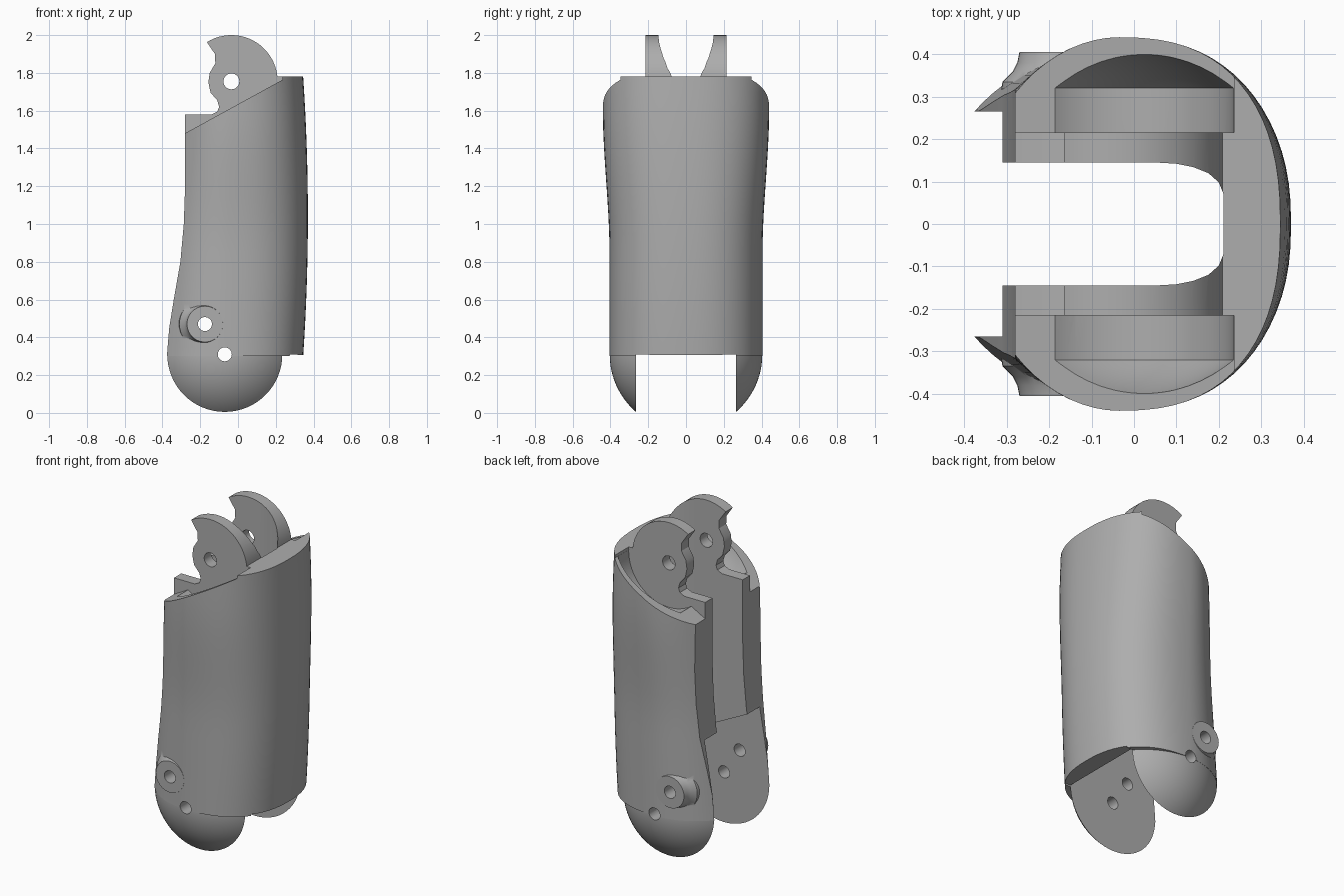
import bpy, bmesh
from math import sin, cos, pi, radians

if "Cube" in bpy.data.objects:
    bpy.data.objects.remove(bpy.data.objects["Cube"], do_unlink=True)

grey = bpy.data.materials.new("plain_grey")
grey.use_nodes = True
grey.diffuse_color = (0.42, 0.42, 0.42, 1)
grey.node_tree.nodes["Principled BSDF"].inputs["Base Color"].default_value = (0.42, 0.42, 0.42, 1)

LOW = (-0.07, 0.31)      # lower hinge axis (x, z)
HIGH = (-0.035, 1.755)   # upper hinge axis
BOSS = (-0.175, 0.47)


def skin(name, rings):
    """Closed solid through a list of equal-length rings, capped at both ends."""
    bm = bmesh.new()
    loops = [[bm.verts.new(p) for p in r] for r in rings]
    n = len(loops[0])
    for a, b in zip(loops, loops[1:]):
        for i in range(n):
            j = (i + 1) % n
            bm.faces.new((a[i], a[j], b[j], b[i]))
    bm.faces.new(loops[0][::-1])
    bm.faces.new(loops[-1])
    bmesh.ops.recalc_face_normals(bm, faces=bm.faces)
    me = bpy.data.meshes.new(name)
    bm.to_mesh(me)
    bm.free()
    me.materials.append(grey)
    ob = bpy.data.objects.new(name, me)
    bpy.context.collection.objects.link(ob)
    return ob


def prism(name, pts, half):
    """Side profile (x, z) extruded across y."""
    return skin(name, [[(x, y, z) for x, z in pts] for y in (-half, half)])


def lathe(name, profile, axis, n=64):
    """(radius, y) profile turned around an axis parallel to y."""
    return skin(name, [[(axis[0] + r * cos(2 * pi * i / n), y, axis[1] + r * sin(2 * pi * i / n))
                        for i in range(n)] for r, y in profile])


def combine(target, tool, operation):
    mod = target.modifiers.new("bool", 'BOOLEAN')
    mod.operation, mod.solver, mod.object = operation, 'EXACT', tool
    bpy.context.view_layer.objects.active = target
    bpy.ops.object.modifier_apply(modifier=mod.name)
    bpy.data.objects.remove(tool, do_unlink=True)


def arc(c, r, a0, a1, n):
    return [(c[0] + r * cos(radians(a0 + (a1 - a0) * i / n)),
             c[1] + r * sin(radians(a0 + (a1 - a0) * i / n))) for i in range(n + 1)]


def section(z, n=72):
    """Sleeve outline at height z: squarer back, rounder open side."""
    t = (z - 0.3) / 1.48
    s = min(max((z - 0.85) / 0.75, 0), 1)
    s = s * s * (3 - 2 * s)
    cx = -0.07 + 0.04 * t
    half = 0.405 + 0.035 * s
    back = 0.37 - 0.025 * ((z - 1.04) / 0.74) ** 2 - cx
    front = 0.405 - 0.08 * t
    ring = []
    for i in range(n):
        c, d = cos(2 * pi * i / n), sin(2 * pi * i / n)
        e = 2 / 2.4 if c > 0 else 1
        x = back * c ** e if c > 0 else front * c
        ring.append((cx + x, half * abs(d) ** e * (1 if d > 0 else -1), z))
    return ring


# Sleeve with rounded lower cheeks
body = skin("finger_segment", [section(0.3 + 1.48 * i / 16) for i in range(17)])
ball = [(0.404 * sin(radians(a)), -0.404 * cos(radians(a))) for a in range(4, 177, 4)]
combine(body, lathe("cheek_ball", ball, LOW), 'UNION')

# Open side and slanted top
combine(body, prism("open_side_cut", [(-0.9, 2.2), (-0.28, 2.2), (-0.28, 1.2), (-0.287, 1.0),
        (-0.305, 0.8), (-0.34, 0.6), (-0.364, 0.45), (-0.376, 0.31), (-0.9, 0.31)], 0.8), 'DIFFERENCE')
combine(body, prism("slant_cut", [(-0.9, 1.14), (0.235, 1.763), (0.235, 2.3), (-0.9, 2.3)], 0.8),
        'DIFFERENCE')

# Side recesses around the knuckle, and pin bosses on the cheeks
bowl = [(0.27, 0.215), (0.27, 0.32)] + [(0.418 * sin(radians(a)), 0.418 * cos(radians(a)))
                                        for a in range(36, 1, -4)]
boss = [(0.14, 0.3), (0.135, 0.335), (0.11, 0.36), (0.1, 0.38), (0.095, 0.405)]
for side in (-1, 1):
    combine(body, lathe("recess", [(r, side * y) for r, y in bowl], HIGH), 'DIFFERENCE')
    combine(body, lathe("boss", [(r, side * y) for r, y in boss], BOSS, 40), 'UNION')

# Knuckle plates with stop notch
knuckle = [(-0.28, 1.4), (-0.28, 1.58), (-0.14, 1.58), (-0.11, 1.595), (-0.1, 1.62), (-0.11, 1.655),
           (-0.145, 1.695), (-0.157, 1.75), (-0.15, 1.8), (-0.12, 1.85), (-0.122, 1.9)]
knuckle += arc(HIGH, 0.245, 122, 6, 28) + [(0.24, 1.78), (0.24, 1.4)]
combine(body, prism("knuckle", knuckle, 0.215), 'UNION')

# Long channel with rounded corners
half_slot = [(-0.9, 0.145), (0.05, 0.145), (0.1, 0.142), (0.14, 0.134), (0.175, 0.12),
             (0.2, 0.098), (0.211, 0.07)]
slot = half_slot + [(x, -y) for x, y in reversed(half_slot)]
combine(body, skin("channel", [[(x, y, z) for x, y in slot] for z in (-0.3, 2.3)]), 'DIFFERENCE')

# Wide hinge gap between the cheeks
gap = [(-0.9, -0.3), (0.6, -0.3), (0.6, 0.3)] + arc(LOW, 0.304, 0, 63, 16) + [(-0.9, 1.065)]
combine(body, prism("hinge_gap", gap, 0.265), 'DIFFERENCE')

# Pin holes
for axis, r in ((LOW, 0.037), (BOSS, 0.037), (HIGH, 0.042)):
    combine(body, lathe("pin_hole", [(r, -0.7), (r, 0.7)], axis, 32), 'DIFFERENCE')

bpy.ops.object.select_all(action='DESELECT')
body.select_set(True)
bpy.context.view_layer.objects.active = body
bpy.ops.object.shade_smooth_by_angle(angle=radians(28))
